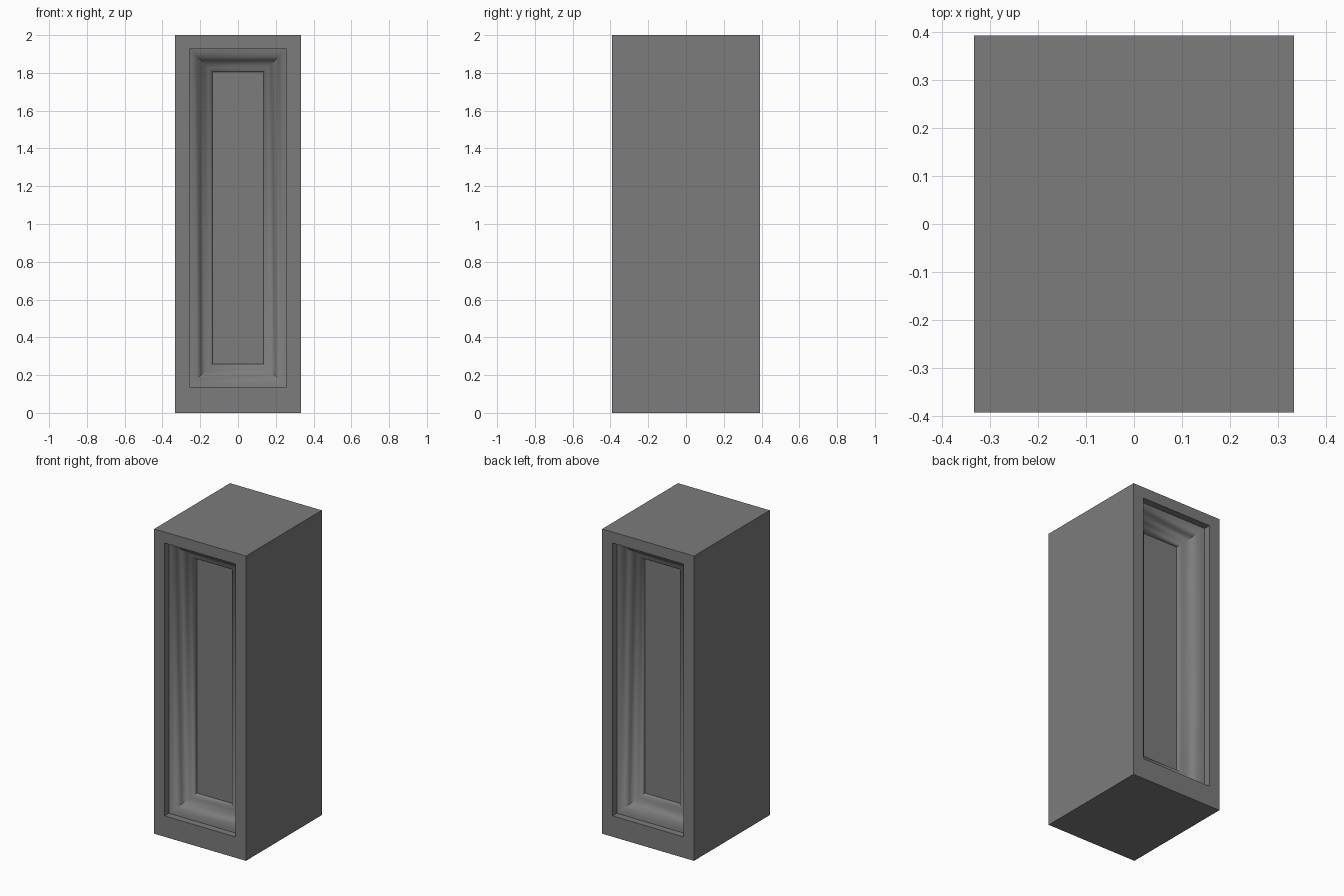
import bpy
import bmesh
import math

cube = bpy.data.objects.get("Cube")
if cube:
    bpy.data.objects.remove(cube, do_unlink=True)

HALF_W, HALF_D, HEIGHT = 0.333, 0.393, 2.0
OPEN_W, OPEN_BOTTOM, OPEN_TOP = 0.257, 0.137, 1.927

# Moulding profile: (inset from the opening edge, depth behind the face)
PROFILE = [(0, 0), (0, 0.045), (0.02, 0.05), (0.04, 0.066), (0.06, 0.09),
           (0.08, 0.114), (0.1, 0.126), (0.117, 0.132), (0.122, 0.16)]

grey = bpy.data.materials.new("dark_grey")
grey.use_nodes = True
colour = (0.2, 0.2, 0.2, 1)
grey.diffuse_color = colour
grey.node_tree.nodes["Principled BSDF"].inputs["Base Color"].default_value = colour

bm = bmesh.new()


def rectangle(half_w, bottom, top, y):
    corners = [(-half_w, bottom), (half_w, bottom), (half_w, top), (-half_w, top)]
    return [bm.verts.new((x, y, z)) for x, z in corners]


def bridge(a, b):
    for i in range(4):
        j = (i + 1) % 4
        bm.faces.new((a[i], a[j], b[j], b[i]))


# Frame face, stepped moulding and sunken panel on each side
outer = []
for side in (-1, 1):
    loop = rectangle(HALF_W, 0, HEIGHT, side * HALF_D)
    outer.append(loop)
    for inset, depth in PROFILE:
        inner = rectangle(OPEN_W - inset, OPEN_BOTTOM + inset, OPEN_TOP - inset,
                          side * (HALF_D - depth))
        bridge(loop, inner)
        loop = inner
    bm.faces.new(loop)

# Outer walls, top and underside
bridge(*outer)
bmesh.ops.recalc_face_normals(bm, faces=bm.faces)

mesh = bpy.data.meshes.new("panelled_pillar")
bm.to_mesh(mesh)
bm.free()
mesh.materials.append(grey)
pillar = bpy.data.objects.new("panelled_pillar", mesh)
bpy.context.collection.objects.link(pillar)

# Soft moulding, crisp steps and corners
bpy.ops.object.select_all(action='DESELECT')
pillar.select_set(True)
bpy.context.view_layer.objects.active = pillar
bpy.ops.object.shade_smooth_by_angle(angle=math.radians(62))
